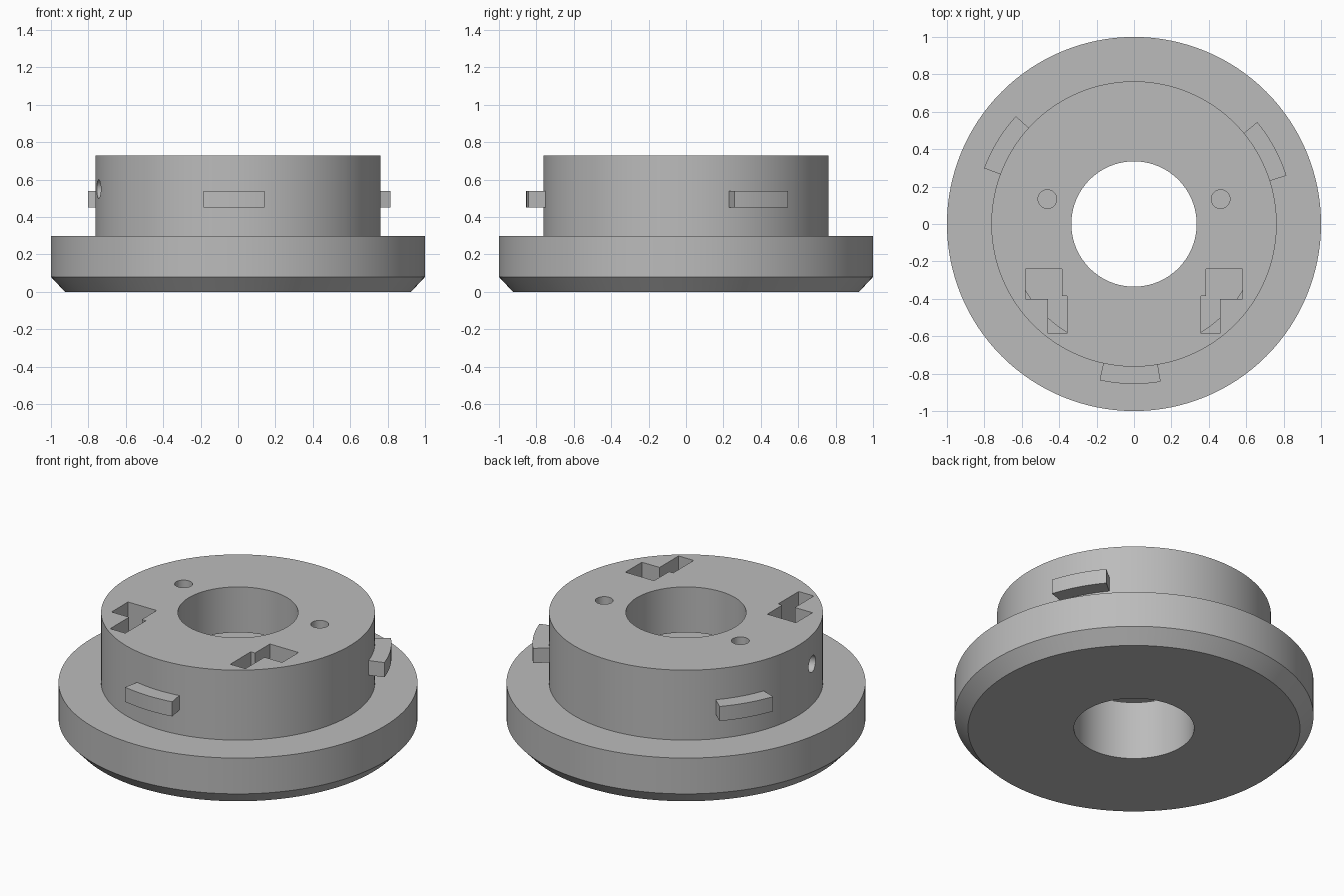
import bpy, bmesh, math

cube = bpy.data.objects.get("Cube")
if cube:
    bpy.data.objects.remove(cube, do_unlink=True)

SEGMENTS = 128

grey = bpy.data.materials.new("plain grey")
grey.use_nodes = True
grey.diffuse_color = (0.5, 0.5, 0.5, 1)
grey.node_tree.nodes["Principled BSDF"].inputs["Base Color"].default_value = (0.5, 0.5, 0.5, 1)


def make_object(name, bm):
    bmesh.ops.recalc_face_normals(bm, faces=bm.faces)
    mesh = bpy.data.meshes.new(name)
    bm.to_mesh(mesh)
    bm.free()
    mesh.materials.append(grey)
    obj = bpy.data.objects.new(name, mesh)
    bpy.context.collection.objects.link(obj)
    return obj


def lathe(name, profile):
    """Spin a closed (radius, height) profile around z."""
    bm = bmesh.new()
    rings = []
    for i in range(SEGMENTS):
        a = math.tau * i / SEGMENTS
        rings.append([bm.verts.new((r * math.cos(a), r * math.sin(a), z)) for r, z in profile])
    n = len(profile)
    for i in range(SEGMENTS):
        here, there = rings[i], rings[(i + 1) % SEGMENTS]
        for j in range(n):
            k = (j + 1) % n
            bm.faces.new((here[j], there[j], there[k], here[k]))
    return make_object(name, bm)


def prism(name, outline, bottom, top):
    """Extrude an (x, y) outline between two heights."""
    bm = bmesh.new()
    face = bm.faces.new([bm.verts.new((x, y, bottom)) for x, y in outline])
    result = bmesh.ops.extrude_face_region(bm, geom=[face])
    verts = [v for v in result["geom"] if isinstance(v, bmesh.types.BMVert)]
    bmesh.ops.translate(bm, verts=verts, vec=(0, 0, top - bottom))
    return make_object(name, bm)


def circle(x, y, radius, count=32):
    return [(x + radius * math.cos(math.tau * i / count),
             y + radius * math.sin(math.tau * i / count)) for i in range(count)]


def arc(radius, start, end, count=10):
    angles = [math.radians(start + (end - start) * i / count) for i in range(count + 1)]
    return [(radius * math.cos(a), radius * math.sin(a)) for a in angles]


def smooth(obj):
    bpy.ops.object.select_all(action="DESELECT")
    obj.select_set(True)
    bpy.context.view_layer.objects.active = obj
    bpy.ops.object.shade_smooth_by_angle(angle=math.radians(25))


# Flanged collar with a chamfered base, central bore and inner cavity
bore, hub, cavity = 0.335, 0.763, 0.68
body = lathe("flanged_collar", [
    (bore, 0), (0.925, 0), (1, 0.08), (1, 0.3), (hub, 0.3), (hub, 0.73),
    (bore, 0.73), (bore, 0.45), (cavity, 0.45), (cavity, 0.36), (bore, 0.36)])

# Cutters for the stepped pockets and pin holes, one on each side
cutters = []
pocket = [(0.385, -0.24), (0.58, -0.24), (0.58, -0.4), (0.46, -0.4),
          (0.46, -0.585), (0.357, -0.585), (0.357, -0.385), (0.385, -0.385)]
for side, label in ((1, "left"), (-1, "right")):
    cutters.append(prism(label + "_pocket_cutter", [(side * x, y) for x, y in pocket], 0.43, 0.8))
    cutters.append(prism(label + "_pin_hole_cutter", circle(side * 0.463, 0.133, 0.05), 0.43, 0.8))

# Radial screw hole in the side of the hub
screw = prism("screw_hole_cutter", circle(0, 0, 0.05), 0.5, 0.85)
screw.rotation_euler = (0, math.pi / 2, math.radians(192.3))
screw.location.z = 0.55
cutters.append(screw)

for cutter in cutters:
    cutter.hide_render = True
    mod = body.modifiers.new(cutter.name, "BOOLEAN")
    mod.operation = "DIFFERENCE"
    mod.solver = "EXACT"
    mod.object = cutter
bpy.context.view_layer.objects.active = body
for mod in list(body.modifiers):
    bpy.ops.object.modifier_apply(modifier=mod.name)
for cutter in cutters:
    bpy.data.objects.remove(cutter, do_unlink=True)
smooth(body)

# Three curved locking tabs spaced evenly around the hub
for i, label in enumerate(("left", "right", "front")):
    middle = 28.6 + 120 * i
    start, end = middle - 11, middle + 11
    tab = prism(label + "_locking_tab", arc(0.855, start, end) + arc(hub - 0.01, end, start), 0.45, 0.54)
    smooth(tab)
